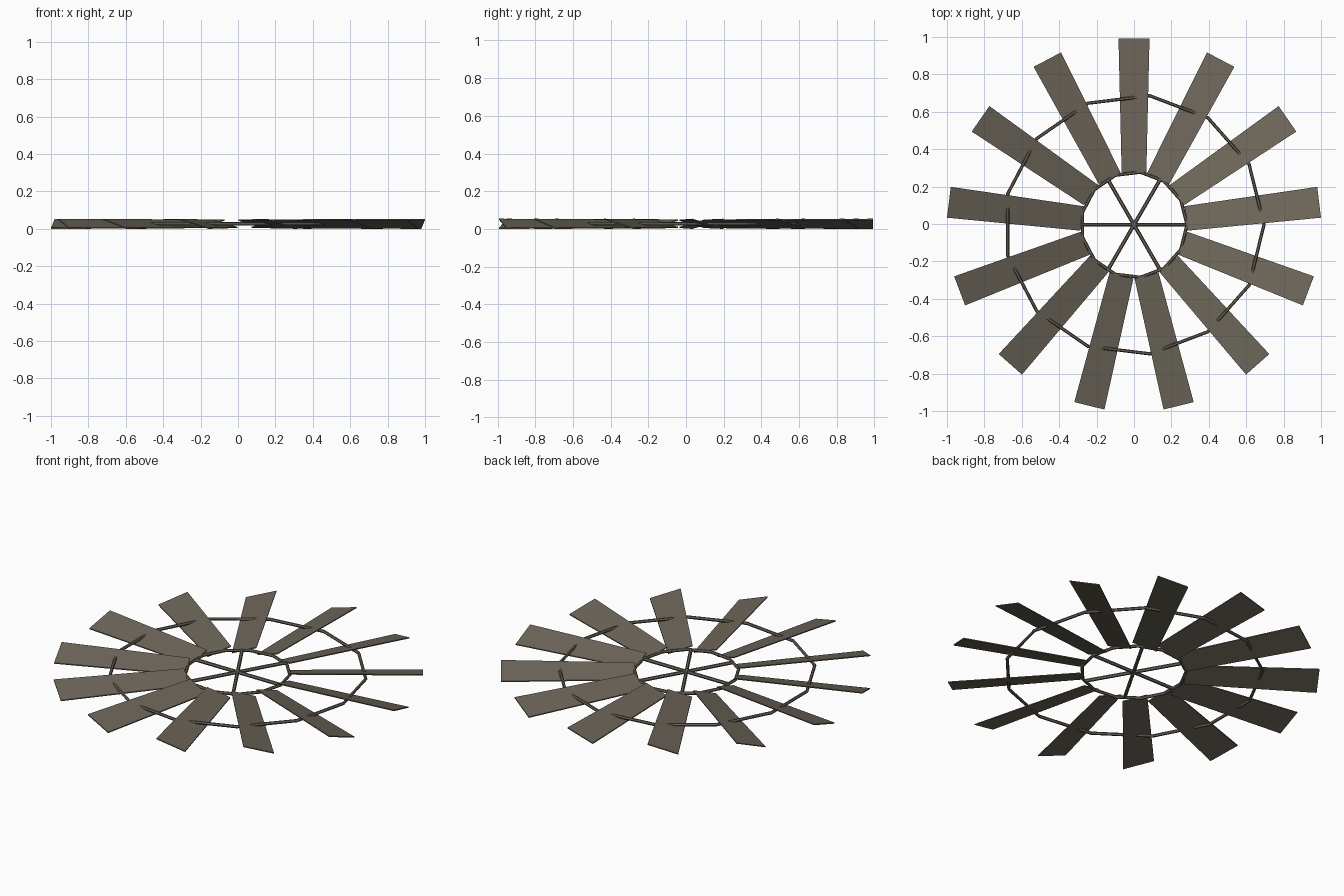
import bpy, bmesh, math
from mathutils import Matrix, Vector

if "Cube" in bpy.data.objects:
    bpy.data.objects.remove(bpy.data.objects["Cube"])

N = 13                 # blades, also sides of both rings
ZC = 0.027             # mid height of the wheel
YC = -0.004            # hub offset that centres the odd blade count

mat = bpy.data.materials.new("weathered grey brown")
mat.diffuse_color = (0.15, 0.13, 0.10, 1)
mat.use_nodes = True
mat.node_tree.nodes["Principled BSDF"].inputs["Base Color"].default_value = mat.diffuse_color


def ring(name, radius, tube):
    bpy.ops.mesh.primitive_torus_add(major_segments=N, minor_segments=6,
                                     major_radius=radius, minor_radius=tube,
                                     location=(0, YC, ZC))
    ob = bpy.context.object
    ob.name = name
    ob.data.materials.append(mat)


def blade(name, angle):
    r0, r1, w0, w1, t = 0.28, 0.997, 0.066, 0.083, 0.003
    slope = 0.29       # clockwise edge is the higher one
    bm = bmesh.new()
    layers = []
    for dz in (-t, t):
        layers.append([bm.verts.new((r, s * w, -s * w * slope + dz))
                       for r, s, w in ((r0, -1, w0), (r1, -1, w1), (r1, 1, w1), (r0, 1, w0))])
    low, top = layers
    bm.faces.new(low[::-1])
    bm.faces.new(top)
    for i in range(4):
        j = (i + 1) % 4
        bm.faces.new((low[i], low[j], top[j], top[i]))
    bm.transform(Matrix.Translation((0, YC, ZC)) @ Matrix.Rotation(angle, 4, 'Z'))
    me = bpy.data.meshes.new(name)
    bm.to_mesh(me)
    bm.free()
    me.materials.append(mat)
    bpy.context.collection.objects.link(bpy.data.objects.new(name, me))


# pitched blades, one pointing to the back
for i in range(N):
    blade(f"blade_{i + 1}", math.pi / 2 + i * math.tau / N)

# support rings
ring("outer_ring", 0.695, 0.009)
ring("inner_ring", 0.283, 0.009)

# three crossing bars form the six spokes
for i in range(3):
    bpy.ops.mesh.primitive_cylinder_add(vertices=6, radius=0.01, depth=0.56,
                                        location=(0, YC, ZC),
                                        rotation=(0, math.pi / 2, i * math.pi / 3))
    bar = bpy.context.object
    bar.name = f"spoke_bar_{i + 1}"
    bar.data.materials.append(mat)
